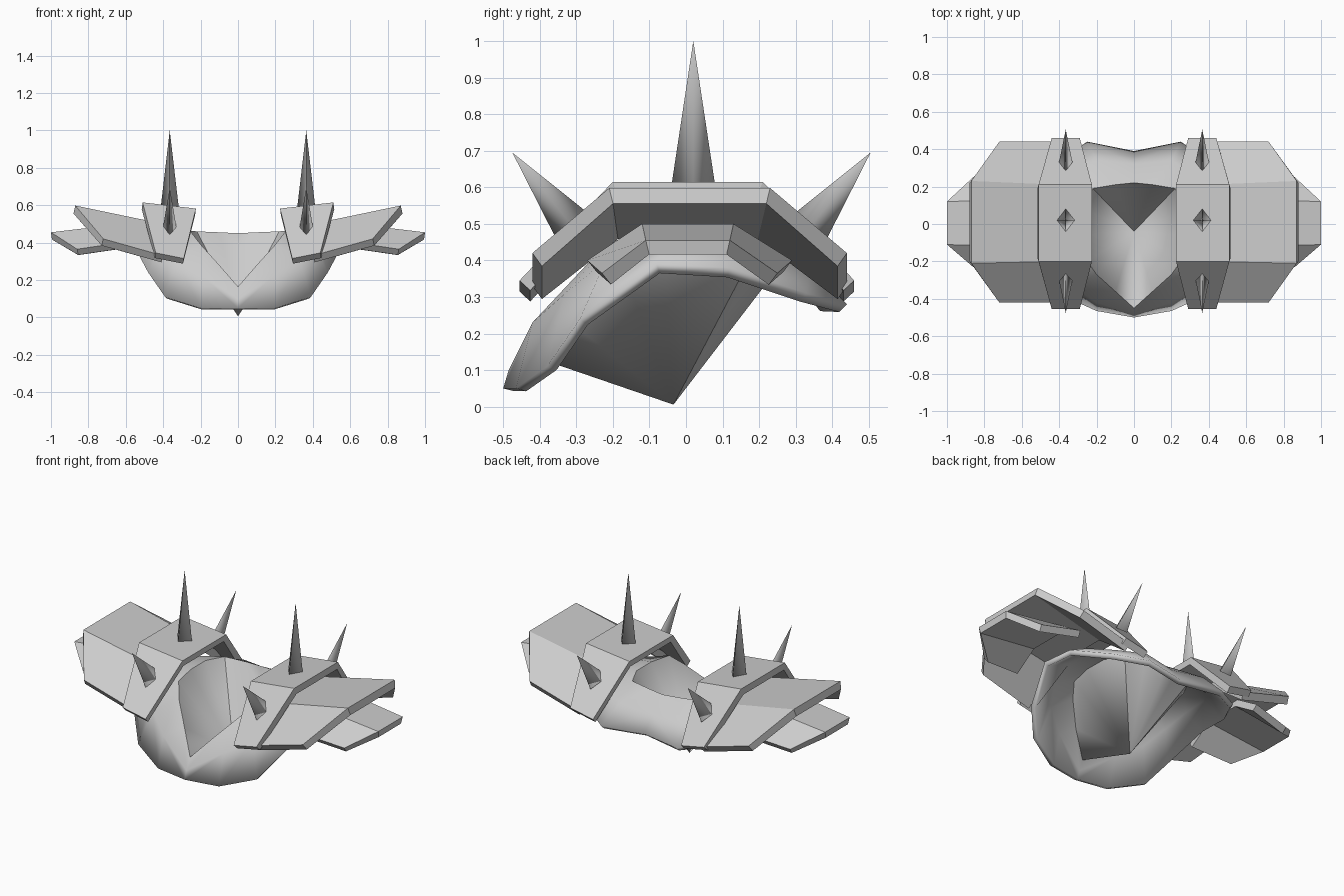
import bpy, bmesh
from mathutils import Vector

if "Cube" in bpy.data.objects:
    bpy.data.objects.remove(bpy.data.objects["Cube"])

steel = bpy.data.materials.new("grey_steel")
steel.diffuse_color = (0.6, 0.6, 0.6, 1)
steel.use_nodes = True
steel.node_tree.nodes["Principled BSDF"].inputs["Base Color"].default_value = steel.diffuse_color


def build(name, bm, thickness=0.0, smooth=30):
    """Make a mirrored object from one half, with optional plate thickness."""
    mesh = bpy.data.meshes.new(name)
    bm.to_mesh(mesh)
    bm.free()
    mesh.materials.append(steel)
    obj = bpy.data.objects.new(name, mesh)
    bpy.context.collection.objects.link(obj)
    obj.modifiers.new("mirror", 'MIRROR')
    if thickness:
        sol = obj.modifiers.new("thickness", 'SOLIDIFY')
        sol.thickness = thickness
        sol.offset = -1
    bpy.ops.object.select_all(action='DESELECT')
    obj.select_set(True)
    bpy.context.view_layer.objects.active = obj
    if smooth:
        bpy.ops.object.shade_smooth_by_angle(angle=smooth * 3.14159 / 180)
    return obj


def plate(name, inner, outer, thickness):
    """Bent plate between an inner and an outer edge, both running front to back."""
    bm = bmesh.new()
    a = [bm.verts.new(p) for p in inner]
    b = [bm.verts.new(p) for p in outer]
    for i in range(len(a) - 1):
        bm.faces.new((a[i], b[i], b[i + 1], a[i + 1]))
    return build(name, bm, thickness, 0)


def spike(name, base, tip, rx, ry):
    """Four-sided spike with a diamond base."""
    bm = bmesh.new()
    base, tip = Vector(base), Vector(tip)
    side = Vector((1, 0, 0))
    up = (tip - base).normalized().cross(side)
    ring = [bm.verts.new(base + o) for o in (side * rx, up * ry, -side * rx, -up * ry)]
    top = bm.verts.new(tip)
    for i in range(4):
        bm.faces.new((ring[i], ring[(i + 1) % 4], top))
    bm.faces.new(ring[::-1])
    bmesh.ops.recalc_face_normals(bm, faces=bm.faces)
    return build(name, bm, 0, 100)


# Gorget: rim, bulge and neck ridge loops, from the front centre round to the back
rim = [(0, -.50, .05), (.20, -.465, .05), (.39, -.38, .11), (.48, -.29, .24),
       (.56, -.08, .39), (.55, .12, .38), (.42, .33, .31), (.25, .44, .28), (0, .39, .28)]
bulge = [(0, -.485, .10), (.20, -.42, .23), (.33, -.33, .31), (.40, -.22, .40),
         (.42, -.06, .45), (.41, .10, .45), (.34, .25, .40), (.20, .34, .39), (0, .32, .37)]
ridge = [(0, -.45, .165), (.10, -.36, .28), (.20, -.27, .39), (.25, -.20, .455),
         (.27, -.06, .465), (.27, .08, .465), (.22, .19, .46), (.10, .21, .455), (0, .22, .45)]
bm = bmesh.new()
loops = [[bm.verts.new(p) for p in loop] for loop in (rim, bulge, ridge)]
for low, high in zip(loops, loops[1:]):
    for i in range(len(low) - 1):
        bm.faces.new((low[i], low[i + 1], high[i + 1], high[i]))
# Sunken neck valley inside the ridge
valley = bm.verts.new((0, -.04, .035))
notch = bm.verts.new((0, .20, .36))
neck = loops[2]
for i in range(len(neck) - 2):
    bm.faces.new((neck[i], neck[i + 1], valley))
bm.faces.new((neck[-2], notch, valley))
bm.faces.new((neck[-2], neck[-1], notch))
build("gorget", bm, 0.03, 40)

# Inner shoulder straps
plate("shoulder_strap",
      [(.29, -.455, .315), (.225, -.20, .582), (.225, .21, .582), (.29, .46, .315)],
      [(.44, -.455, .345), (.51, -.20, .615), (.51, .21, .615), (.44, .46, .345)], 0.04)

# Flared middle shoulder plates
plate("middle_plate",
      [(.40, -.42, .33), (.40, -.20, .50), (.40, .21, .50), (.40, .44, .33)],
      [(.72, -.42, .42), (.87, -.21, .598), (.87, .23, .598), (.72, .44, .42)], 0.045)

# Drooping outer shoulder plates
plate("outer_plate",
      [(.62, -.27, .40), (.62, -.12, .50), (.62, .13, .50), (.62, .29, .40)],
      [(.86, -.23, .365), (1.0, -.11, .455), (1.0, .12, .455), (.86, .25, .365)], 0.04)

# Spikes on the straps
spike("top_spike", (.365, .02, .59), (.365, .02, 1.0), .048, .062)
spike("front_spike", (.365, -.30, .48), (.365, -.475, .695), .036, .06)
spike("back_spike", (.365, .33, .48), (.365, .505, .695), .036, .06)
